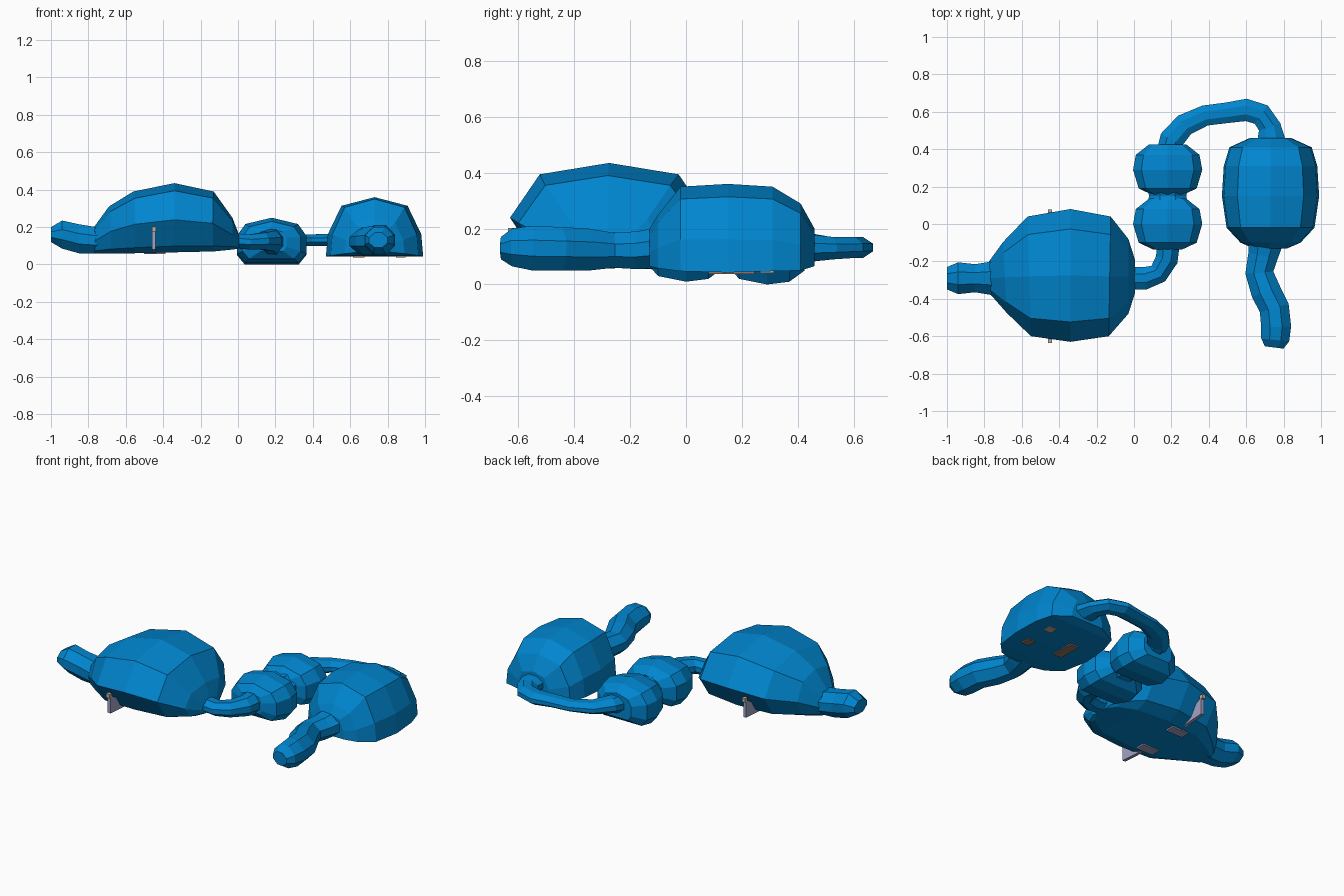
import bpy
import bmesh
from mathutils import Vector

default_cube = bpy.data.objects.get("Cube")
if default_cube:
    bpy.data.objects.remove(default_cube, do_unlink=True)


def make_material(name, red, green, blue):
    material = bpy.data.materials.new(name)
    material.use_nodes = True
    colour = (red, green, blue, 1)
    material.diffuse_color = colour
    material.node_tree.nodes["Principled BSDF"].inputs["Base Color"].default_value = colour
    return material


blue_skin = make_material("blue skin", 0, .235, .62)
pale_metal = make_material("pale metal", .36, .37, .56)
warm_brown = make_material("warm brown", .27, .17, .14)
light_tan = make_material("light tan", .5, .42, .34)

# Cross-section outlines: sideways fraction, height fraction from bottom to top
DOME_HALF = [(0, 1), (.7, .89), (1, .47), (.74, .09), (.5, 0)]
SHELL_HALF = [(0, 1), (.68, .86), (.96, .4), (1, .04)]
TUBE_HALF = [(.4, 1), (1, .68), (1, .32), (.4, 0)]
LUMP_HALF = [(0, 1), (.76, .86), (1, .6), (1, .2), (.78, 0)]


def full_outline(half):
    mirrored = [(-side, height) for side, height in reversed(half) if side > 0]
    return half + mirrored


def finish(name, mesh_builder, material):
    bmesh.ops.recalc_face_normals(mesh_builder, faces=mesh_builder.faces)
    mesh = bpy.data.meshes.new(name)
    mesh_builder.to_mesh(mesh)
    mesh_builder.free()
    mesh.materials.append(material)
    part = bpy.data.objects.new(name, mesh)
    bpy.context.collection.objects.link(part)


def loft(name, half, stations):
    """Skin an outline along stations of (x, y, half width, bottom, top)."""
    outline = full_outline(half)
    builder = bmesh.new()
    rings = []
    last = len(stations) - 1
    for index, (x, y, width, bottom, top) in enumerate(stations):
        before = Vector(stations[max(index - 1, 0)][:2])
        after = Vector(stations[min(index + 1, last)][:2])
        along = (after - before).normalized()
        across = Vector((-along.y, along.x))
        ring = []
        for side, height in outline:
            ring.append(builder.verts.new((x + across.x * side * width,
                                           y + across.y * side * width,
                                           bottom + height * (top - bottom))))
        rings.append(ring)
    count = len(outline)
    for first, second in zip(rings, rings[1:]):
        for i in range(count):
            j = (i + 1) % count
            builder.faces.new((first[i], first[j], second[j], second[i]))
    builder.faces.new(rings[0])
    builder.faces.new(rings[-1])
    finish(name, builder, blue_skin)


def box(name, centre, size, material):
    builder = bmesh.new()
    bmesh.ops.create_cube(builder, size=1)
    bmesh.ops.scale(builder, vec=size, verts=builder.verts)
    bmesh.ops.translate(builder, vec=centre, verts=builder.verts)
    finish(name, builder, material)


def fin(name, x, profile, thickness, material):
    """Thin upright plate with a profile in the y-z plane."""
    builder = bmesh.new()
    corners = [builder.verts.new((x - thickness / 2, y, z)) for y, z in profile]
    face = builder.faces.new(corners)
    extruded = bmesh.ops.extrude_face_region(builder, geom=[face])
    moved = [v for v in extruded["geom"] if isinstance(v, bmesh.types.BMVert)]
    bmesh.ops.translate(builder, vec=(thickness, 0, 0), verts=moved)
    finish(name, builder, material)


# Large dome and its blunt tail
loft("large_dome", DOME_HALF, [
    (-.77, -.29, .09, .06, .2), (-.69, -.285, .19, .06, .31),
    (-.56, -.28, .32, .06, .39), (-.34, -.275, .355, .065, .435),
    (-.13, -.28, .32, .07, .39), (-.03, -.28, .2, .08, .25),
    (.005, -.28, .09, .085, .16)])
loft("large_dome_tail", TUBE_HALF, [
    (-1, -.29, .06, .12, .2), (-.94, -.29, .085, .085, .235),
    (-.85, -.29, .075, .06, .215), (-.76, -.29, .09, .058, .2),
    (-.68, -.29, .13, .07, .24)])

# Thin neck bending from the dome into the paired lumps
loft("front_neck", TUBE_HALF, [
    (-.05, -.29, .06, .09, .17), (.06, -.29, .06, .08, .16),
    (.13, -.265, .055, .08, .17), (.175, -.19, .06, .07, .18),
    (.185, -.1, .06, .05, .19)])

# Two rounded lumps joined at a waist
for name, middle, base in (("front_lump", .0, .01), ("rear_lump", .29, .0)):
    loft(name, LUMP_HALF, [
        (.18, middle - .135, .08, base + .06, .19),
        (.18, middle - .1, .155, base + .02, .23),
        (.18, middle, .185, base, .25),
        (.18, middle + .08, .17, base + .01, .24),
        (.18, middle + .135, .1, base + .05, .2)])
loft("lump_waist", TUBE_HALF, [
    (.18, .08, .11, .04, .21), (.18, .15, .1, .05, .19), (.18, .22, .11, .04, .21)])

# Flattened tube looping behind into the second shell
loft("rear_tube", TUBE_HALF, [
    (.18, .38, .06, .07, .18), (.2, .45, .065, .09, .18),
    (.27, .53, .06, .095, .165), (.38, .58, .055, .1, .16),
    (.5, .595, .055, .1, .165), (.6, .61, .06, .095, .17),
    (.68, .585, .06, .095, .17), (.725, .52, .06, .09, .17),
    (.735, .43, .08, .08, .18)])

# Second shell and its bending tail
loft("small_shell", SHELL_HALF, [
    (.73, .46, .11, .06, .2), (.73, .41, .22, .04, .29),
    (.73, .31, .25, .035, .35), (.73, .15, .26, .03, .36),
    (.73, -.02, .235, .035, .35), (.73, -.1, .16, .05, .25),
    (.73, -.13, .09, .06, .2)])
loft("small_shell_tail", TUBE_HALF, [
    (.71, -.06, .1, .06, .21), (.69, -.17, .08, .055, .19),
    (.67, -.26, .075, .06, .185), (.705, -.36, .08, .05, .2),
    (.75, -.45, .08, .05, .205), (.76, -.55, .08, .05, .21),
    (.755, -.62, .075, .065, .2), (.75, -.66, .05, .09, .17)])

# Pale fins with foot plates and tan tips on either side of the large dome
DOME_Y = -.28
for label, direction in (("front", -1), ("rear", 1)):
    inner, outer = DOME_Y + direction * .13, DOME_Y + direction * .345
    fin(label + "_fin", -.45, [(inner, .066), (outer, .08), (outer, .19)], .02, pale_metal)
    box(label + "_fin_tip", (-.45, outer, .19), (.022, .025, .025), light_tan)
    box(label + "_fin_foot", (-.445, inner, .06), (.115, .06, .009), pale_metal)

# Small plates under the second shell
box("shell_inner_plate", (.645, .17, .042), (.06, .15, .009), warm_brown)
box("shell_front_plate", (.87, .11, .042), (.05, .06, .009), warm_brown)
box("shell_rear_plate", (.86, .29, .046), (.05, .05, .009), light_tan)
